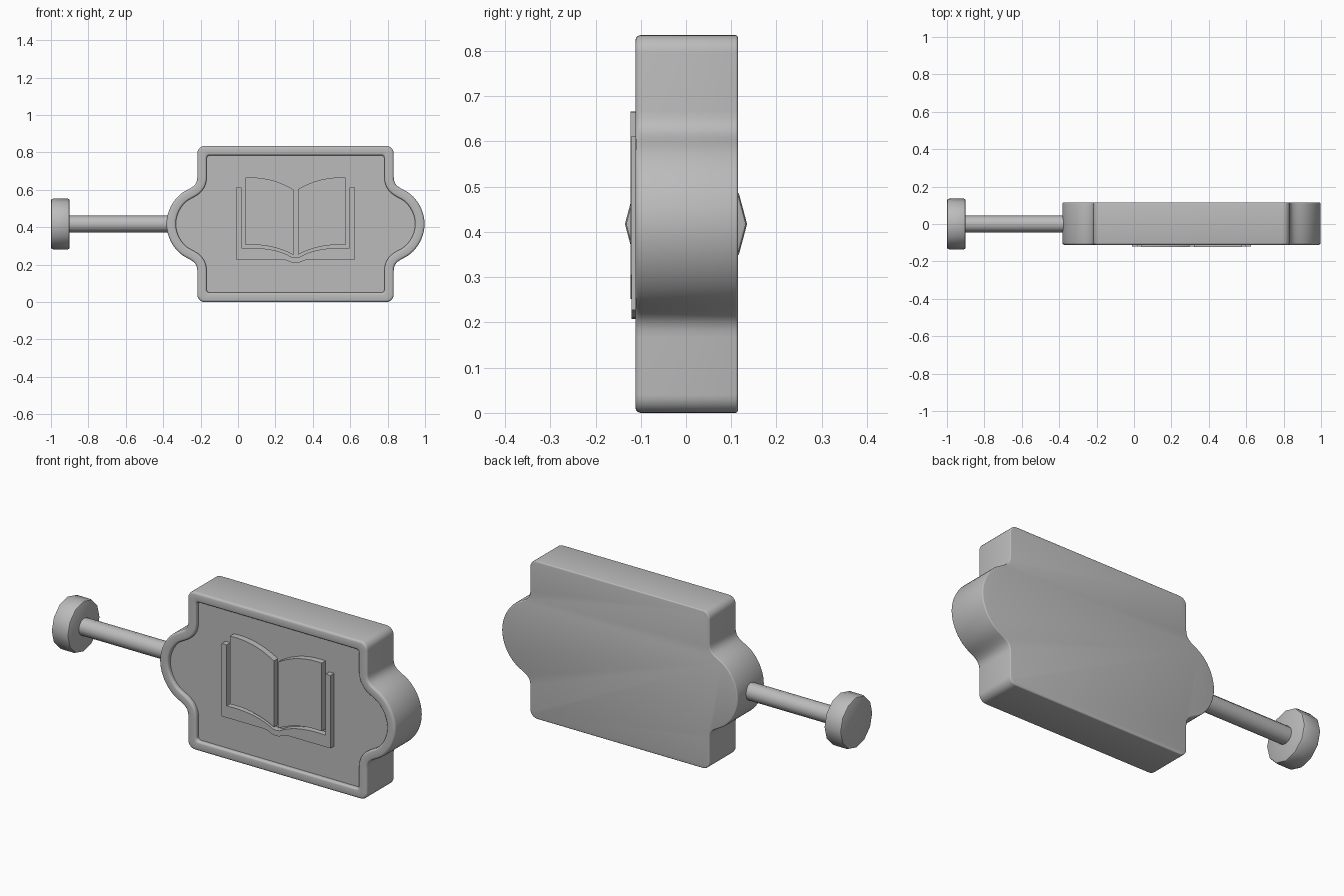
import bpy, bmesh, math
from mathutils import Vector
from mathutils.geometry import interpolate_bezier

if "Cube" in bpy.data.objects:
    bpy.data.objects.remove(bpy.data.objects["Cube"], do_unlink=True)

CX, CZ = 0.3075, 0.4175          # middle of the board
FLOOR, FRONT, BACK = -0.09, -0.112, 0.115

grey = bpy.data.materials.new("stone grey")
grey.use_nodes = True
grey.diffuse_color = (0.5, 0.5, 0.5, 1)
grey.node_tree.nodes["Principled BSDF"].inputs["Base Color"].default_value = (0.5, 0.5, 0.5, 1)


def finish(name, bm):
    bmesh.ops.recalc_face_normals(bm, faces=bm.faces)
    mesh = bpy.data.meshes.new(name)
    bm.to_mesh(mesh)
    bm.free()
    mesh.materials.append(grey)
    ob = bpy.data.objects.new(name, mesh)
    bpy.context.collection.objects.link(ob)
    bpy.ops.object.select_all(action='DESELECT')
    ob.select_set(True)
    bpy.context.view_layer.objects.active = ob
    bpy.ops.object.shade_smooth_by_angle(angle=math.radians(35))
    return ob


def loft(name, rings):
    """Skin closed rings of equal length and cap both ends."""
    bm = bmesh.new()
    loops = [[bm.verts.new(p) for p in ring] for ring in rings]
    n = len(loops[0])
    for a, b in zip(loops, loops[1:]):
        for i in range(n):
            j = (i + 1) % n
            bm.faces.new((a[i], a[j], b[j], b[i]))
    bm.faces.new(loops[0])
    bm.faces.new(loops[-1])
    return finish(name, bm)


def bezier(points, steps):
    a, b, c, d = [Vector(p) for p in points]
    return [p.to_2d() for p in interpolate_bezier(a.to_3d(), b.to_3d(), c.to_3d(), d.to_3d(), steps)]


# Board outline: rounded corner, hollow shoulder and round lobe, mirrored twice
shoulder = bezier([(0.525, 0.25), (0.525, 0.20), (0.56, 0.195), (0.60, 0.17)], 9)
lobe = bezier([(0.60, 0.17), (0.65, 0.138), (0.69, 0.07), (0.69, 0)], 11)
side = shoulder + lobe[1:]


def outline(inset, y):
    r = max(0.04 - inset, 0.018)
    w, h = 0.525 - inset - r, 0.4175 - inset - r
    quarter = []
    for i in range(7):
        a = math.pi / 2 * (1 - i / 6)
        quarter.append((w + r * math.cos(a), h + r * math.sin(a)))
    for i, p in enumerate(side):
        t = side[min(i + 1, len(side) - 1)] - side[max(i - 1, 0)]
        if i in (0, len(side) - 1):
            t = Vector((0, -1))
        t.normalize()
        q = p + Vector((t.y, -t.x)) * inset
        quarter.append((q.x, q.y))
    right = quarter + [(x, -z) for x, z in reversed(quarter[:-1])]
    loop = right + [(-x, -z) for x, z in right]
    return [(CX + x, y, CZ + z) for x, z in loop]


def fillet(inset, y, r, s_in, s_y, start, end):
    """Rings around a rounded edge with its centre at (inset, y)."""
    out = []
    for i in range(4):
        a = start + (end - start) * i / 3
        out.append(outline(inset + s_in * r * math.cos(a), y + s_y * r * math.sin(a)))
    return out


q = math.pi / 2
rings = fillet(0.006, BACK - 0.006, 0.006, -1, 1, q, 0)        # back edge
rings += fillet(0.012, FRONT + 0.012, 0.012, -1, -1, 0, q)     # outer rim edge
rings += fillet(0.040, FRONT + 0.010, 0.010, 1, -1, q, 0)      # inner rim edge
rings.append(outline(0.050, FLOOR))
loft("sign_board", rings)


# Handle rod and end disc, turned around the x axis
def turned(name, profile, sides):
    loft(name, [[(x, r * math.cos(2 * math.pi * i / sides),
                  CZ + r * math.sin(2 * math.pi * i / sides)) for i in range(sides)]
                for x, r in profile])


turned("mounting_rod", [(-0.92, 0.045), (-0.33, 0.045)], 12)
turned("wall_disc", [(-1, 0.126), (-0.997, 0.132), (-0.99, 0.135),
                     (-0.91, 0.135), (-0.903, 0.132), (-0.90, 0.126)], 12)


# Book relief standing on the recessed panel
def relief(name, points, top):
    loft(name, [[(CX + x, y, z) for x, z in points]
                for y in (FLOOR + 0.004, top + 0.002)] +
         [[(CX + x, top, z) for x, z in points]])


page_top = bezier([(0.268, 0.665), (0.17, 0.672), (0.08, 0.645), (0.012, 0.602)], 10)
page_low = bezier([(0.012, 0.252), (0.08, 0.29), (0.17, 0.312), (0.268, 0.305)], 10)
page = [tuple(p) for p in page_top + page_low]
for name, s in (("left_page", 1), ("right_page", -1)):
    relief(name, [(s * x, z) for x, z in page], -0.123)

# Cover: two upright strips joined by a curved foot with a spine bump
inner = bezier([(0.289, 0.289), (0.18, 0.296), (0.08, 0.278), (0.02, 0.24)], 10)
bump = bezier([(0, 0.208), (0.03, 0.208), (0.04, 0.227), (0.07, 0.227)], 6)
half = [tuple(p) for p in bump] + [(0.318, 0.227), (0.318, 0.612), (0.289, 0.612)]
half += [tuple(p) for p in inner] + [(0, 0.238)]
cover = half + [(-x, z) for x, z in reversed(half[1:-1])]
relief("book_cover", cover, -0.121)
